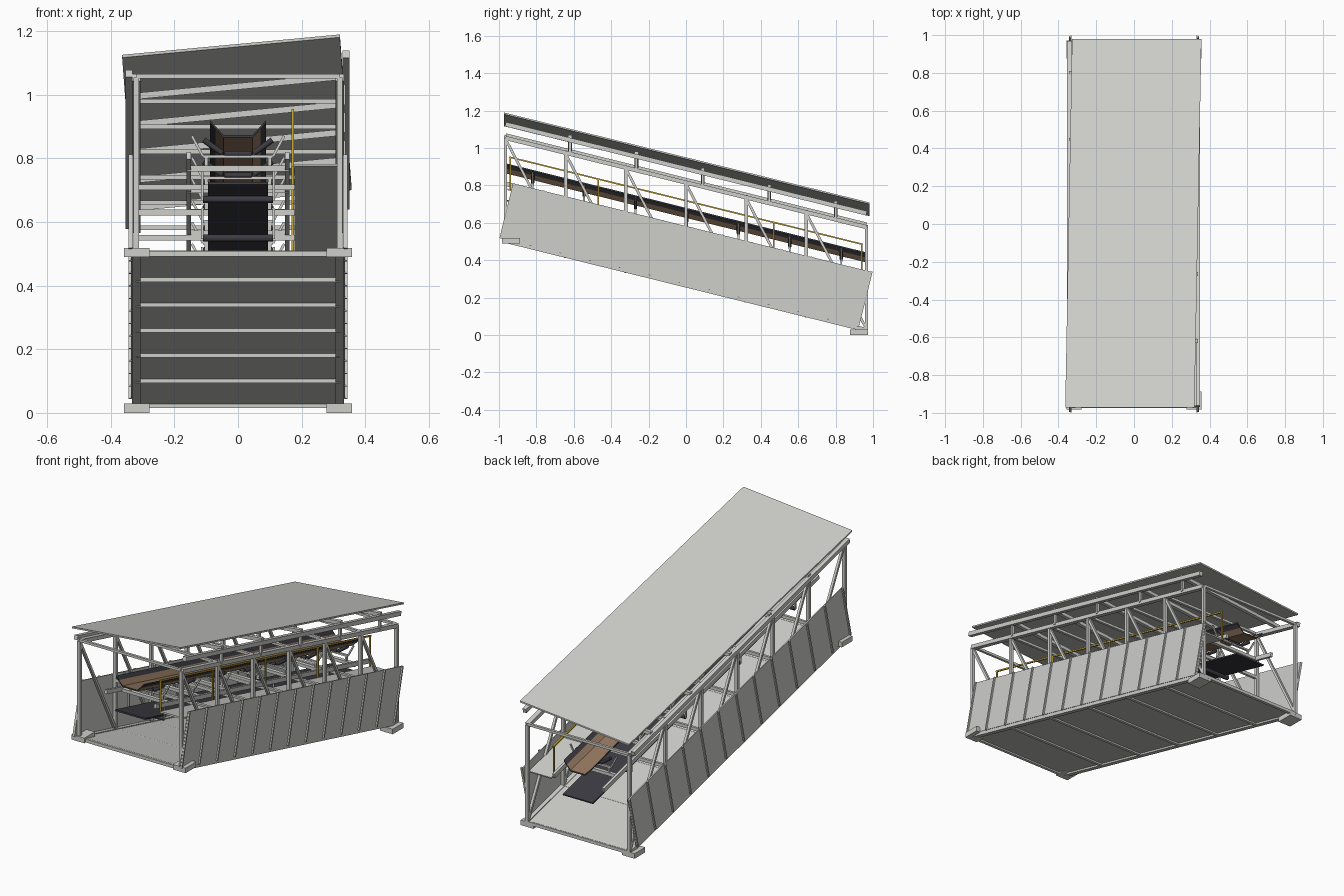
import bpy, bmesh
from mathutils import Vector

cube = bpy.data.objects.get("Cube")
if cube:
    bpy.data.objects.remove(cube)

SLOPE = -0.247
UP = Vector((0, 0, 1))
END = 0.965


def material(name, rgb):
    m = bpy.data.materials.new(name)
    m.use_nodes = True
    m.diffuse_color = (*rgb, 1)
    m.node_tree.nodes["Principled BSDF"].inputs["Base Color"].default_value = (*rgb, 1)
    return m


GREY = material("light grey steel", (0.62, 0.62, 0.60))
BLACK = material("dark rubber", (0.045, 0.045, 0.055))
BROWN = material("brown belt", (0.30, 0.19, 0.12))
YELLOW = material("safety yellow", (0.62, 0.42, 0.04))


def at(x, y, h):
    """Point on the incline; h is its height above the ground at y = 0."""
    return Vector((x, y, h + SLOPE * y))


def finish(name, bm, *mats):
    bmesh.ops.recalc_face_normals(bm, faces=bm.faces)
    me = bpy.data.meshes.new(name)
    bm.to_mesh(me)
    bm.free()
    for m in mats:
        me.materials.append(m)
    ob = bpy.data.objects.new(name, me)
    bpy.context.collection.objects.link(ob)
    return ob


def beams(name, pairs, w, h, mat, up=UP):
    """Rectangular bars between pairs of points, w across and h deep."""
    bm = bmesh.new()
    for p, q in pairs:
        d = (q - p).normalized()
        ref = up if abs(d.dot(up)) < 0.99 else Vector((0, 1, 0))
        side = d.cross(ref).normalized() * w / 2
        top = side.cross(d).normalized() * h / 2
        rings = [[bm.verts.new(c + side * a + top * b)
                  for a, b in ((-1, -1), (1, -1), (1, 1), (-1, 1))] for c in (p, q)]
        for ring in rings:
            bm.faces.new(ring)
        for i in range(4):
            j = (i + 1) % 4
            bm.faces.new((rings[0][i], rings[0][j], rings[1][j], rings[1][i]))
    return finish(name, bm, mat)


def run(x, h, y=END):
    return at(x, -y, h), at(x, y, h)


def cross(x0, x1, y, h, h1=None):
    return at(x0, y, h), at(x1, y, h if h1 is None else h1)


def rollers(name, pairs, radius, mat):
    bm = bmesh.new()
    for p, q in pairs:
        d = q - p
        rot = d.to_track_quat('Z', 'Y').to_matrix().to_4x4()
        rot.translation = (p + q) / 2
        bmesh.ops.create_cone(bm, cap_ends=True, segments=12, radius1=radius,
                              radius2=radius, depth=d.length, matrix=rot)
    return finish(name, bm, mat)


SIDES = (-1, 1)
panels = [END * (i / 3 - 1) for i in range(7)]

# Side trusses: chords, posts, diagonals
beams("bottom_chords", [run(s * 0.32, 0.265) for s in SIDES], 0.026, 0.022, GREY)
beams("top_chords", [run(s * 0.32, 0.815) for s in SIDES], 0.026, 0.022, GREY)
beams("truss_posts", [(at(s * 0.32, y, 0.265), at(s * 0.32, y, 0.815))
                      for s in SIDES for y in panels], 0.018, 0.018, GREY)
beams("truss_diagonals", [(at(s * 0.32, a, 0.81), at(s * 0.32, b, 0.27))
                          for s in SIDES for a, b in zip(panels, panels[1:])],
      0.014, 0.014, GREY)

# Cross members between the trusses
beams("top_cross_beams", [cross(-0.32, 0.32, y, 0.82) for y in panels], 0.014, 0.014, GREY)
beams("floor_cross_beams", [cross(-0.32, 0.32, y, 0.262) for y in panels], 0.016, 0.018, GREY)
beams("conveyor_cross_beams", [cross(-0.32, 0.32, y, 0.55) for y in panels[1:-1]],
      0.014, 0.018, GREY)

# Floor plate
beams("floor", [run(0, 0.268)], 0.62, 0.008, GREY)

# Support pads at the four corners
beams("support_pads", [(Vector((s * 0.278, y, z)), Vector((s * 0.358, y, z)))
                       for s in SIDES for y, z in ((-0.935, 0.504), (0.925, 0.0145))],
      0.095, 0.029, GREY)

# Side cladding, square to the incline, with raised seams
along = Vector((0, 1, SLOPE)).normalized()
normal = Vector((0, -along.z, along.y))
for s, label in ((-1, "right"), (1, "left")):
    mid = Vector((s * 0.333, 0, 0.428))
    beams(label + "_cladding", [(mid - along * 0.99, mid + along * 0.99)], 0.006, 0.3, GREY)
    seams = []
    for i in range(13):
        c = Vector((s * 0.3385, 0, 0.428)) + along * (i / 6 - 1) * 0.984
        seams.append((c - normal * 0.152, c + normal * 0.152))
    beams(label + "_cladding_seams", seams, 0.009, 0.011, GREY, Vector((1, 0, 0)))

# Roof sheet, tilted sideways and slightly skewed in plan
bm = bmesh.new()
corners = [at(x, y, h) for x, y, h in ((-0.364, -0.972, 0.876), (0.32, -0.972, 0.940),
                                       (0.357, 0.98, 0.942), (-0.328, 0.98, 0.878))]
lower = [bm.verts.new(c) for c in corners]
upper = [bm.verts.new(c + UP * 0.009) for c in corners]
bm.faces.new(lower)
bm.faces.new(upper)
for i in range(4):
    j = (i + 1) % 4
    bm.faces.new((lower[i], lower[j], upper[j], upper[i]))
finish("roof", bm, GREY)

# Roof edge beams, rafters and stub posts
rafter_y = [-0.62 + 0.355 * i for i in range(5)]
beams("right_roof_beam", [run(-0.343, 0.828)], 0.022, 0.024, GREY)
beams("left_roof_beam", [run(0.339, 0.889)], 0.022, 0.024, GREY)
beams("rafters", [cross(-0.343, 0.339, y, 0.84, 0.905) for y in rafter_y], 0.02, 0.02, GREY)
beams("roof_stub_posts", [(at(0.33, y, 0.815), at(0.33, y, 0.895)) for y in rafter_y],
      0.014, 0.014, GREY)

# Conveyor stringers with idler frames
beams("stringers", [run(s * 0.155, 0.57) for s in SIDES], 0.014, 0.024, GREY)
idler_y = [-0.82 + 0.275 * i for i in range(7)]
beams("idler_bases", [cross(-0.16, 0.16, y, 0.565) for y in idler_y], 0.02, 0.018, GREY)
beams("idler_frames", [cross(-0.11, 0.11, y, 0.603) for y in idler_y], 0.012, 0.01, GREY)
beams("idler_arms", [(at(s * 0.11, y, 0.603), at(s * 0.145, y, 0.668))
                     for s in SIDES for y in idler_y], 0.008, 0.008, GREY)
beams("idler_legs", [(at(s * 0.1, y, 0.565), at(s * 0.1, y, 0.603))
                     for s in SIDES for y in idler_y], 0.01, 0.01, GREY)
rollers("trough_rollers", [cross(-0.042, 0.042, y, 0.612) for y in idler_y]
        + [cross(s * 0.05, s * 0.108, y, 0.614, 0.655) for s in SIDES for y in idler_y],
        0.009, BLACK)

# Carrying belt: trough section with dark edges
section = [(-0.088, 0.672), (-0.07, 0.652), (-0.045, 0.626),
           (0.045, 0.626), (0.07, 0.652), (0.088, 0.672)]
bm = bmesh.new()
rows = [[[bm.verts.new(at(x, y, h + t)) for x, h in section] for t in (0, 0.008)]
        for y in (-0.97, 0.97)]
for i in range(5):
    slot = 1 if i in (0, 4) else 0
    for t in (0, 1):
        bm.faces.new((rows[0][t][i], rows[0][t][i + 1],
                      rows[1][t][i + 1], rows[1][t][i])).material_index = slot
    for r in rows:
        bm.faces.new((r[0][i], r[0][i + 1], r[1][i + 1], r[1][i])).material_index = 1
for i in (0, 5):
    bm.faces.new((rows[0][0][i], rows[0][1][i], rows[1][1][i], rows[1][0][i])).material_index = 1
finish("carrying_belt", bm, BROWN, BLACK)

# Return belt and its rollers
beams("return_belt", [run(0, 0.482, 0.97)], 0.19, 0.008, BLACK)
return_y = [-0.82, -0.33, 0.16, 0.65]
rollers("return_rollers", [cross(-0.11, 0.11, y, 0.468) for y in return_y], 0.011, BLACK)
beams("return_hangers", [(at(s * 0.112, y, 0.465), at(s * 0.112, y, 0.56))
                         for s in SIDES for y in return_y], 0.008, 0.008, GREY)

# Walkway with handrail
beams("walkway", [run(0.248, 0.543, 0.955)], 0.14, 0.008, GREY)
rail_y = [-0.94 + 0.47 * i for i in range(5)]
beams("handrail", [run(0.172, 0.718, 0.945)], 0.008, 0.008, YELLOW)
beams("handrail_posts", [(at(0.172, y, 0.54), at(0.172, y, 0.718)) for y in rail_y],
      0.008, 0.008, YELLOW)
